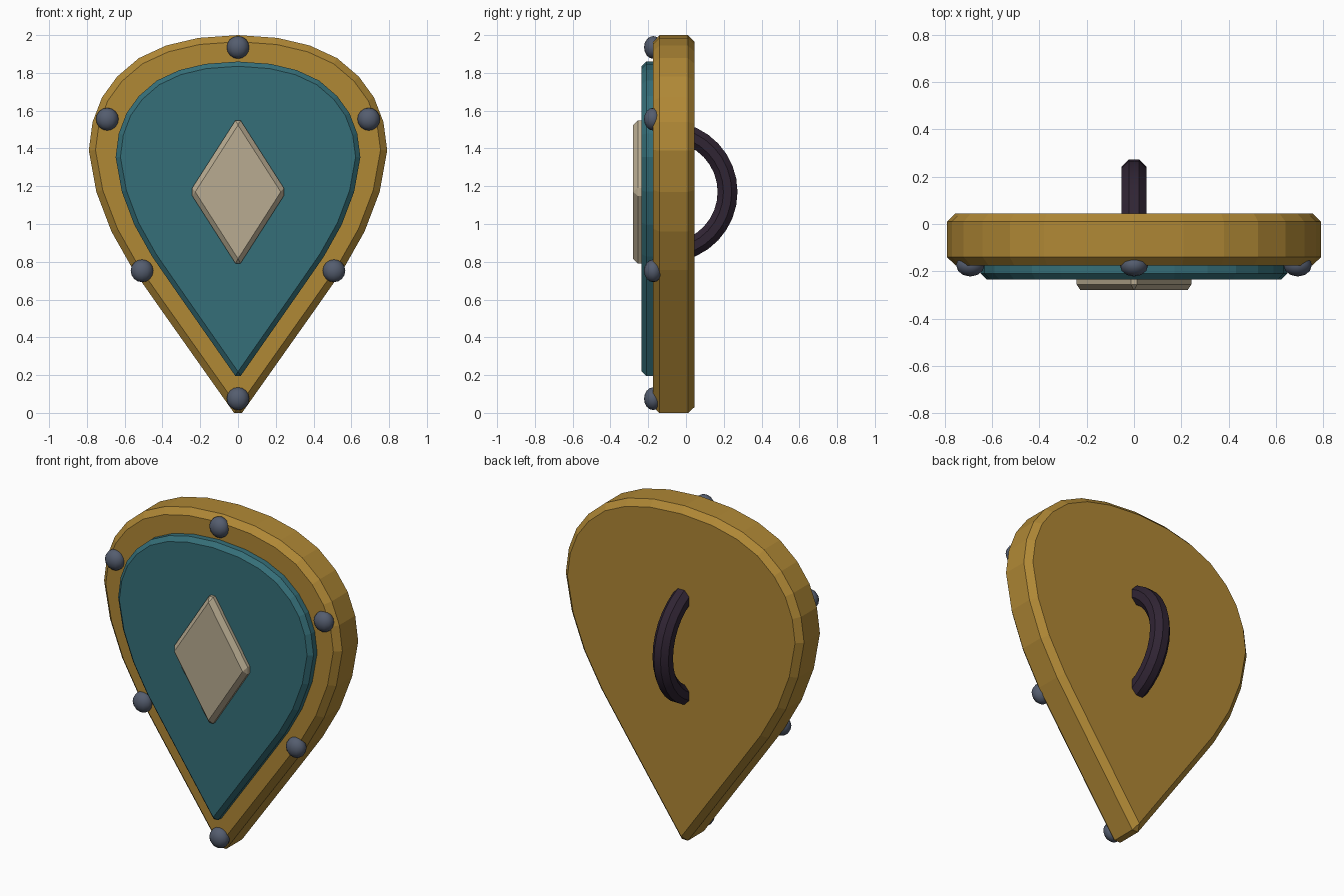
import bpy, bmesh, math
from mathutils import Vector

if "Cube" in bpy.data.objects:
    bpy.data.objects.remove(bpy.data.objects["Cube"])


def material(name, rgb):
    m = bpy.data.materials.new(name)
    m.diffuse_color = (*rgb, 1)
    m.use_nodes = True
    m.node_tree.nodes["Principled BSDF"].inputs["Base Color"].default_value = m.diffuse_color
    return m


GOLD = material("gold", (0.434, 0.246, 0.036))
TEAL = material("teal", (0.036, 0.159, 0.190))
BONE = material("bone", (0.479, 0.407, 0.283))
STEEL = material("steel", (0.090, 0.110, 0.158))
LEATHER = material("dark leather", (0.030, 0.018, 0.034))


def finish(name, bm, mat):
    bmesh.ops.recalc_face_normals(bm, faces=bm.faces)
    mesh = bpy.data.meshes.new(name)
    bm.to_mesh(mesh)
    bm.free()
    mesh.materials.append(mat)
    obj = bpy.data.objects.new(name, mesh)
    bpy.context.collection.objects.link(obj)
    return obj


def plate(name, outline, y_front, y_back, chamfer, mat):
    """Extrude an x-z outline along y and chamfer its sharp edges."""
    bm = bmesh.new()
    face = bm.faces.new([bm.verts.new((x, y_front, z)) for x, z in outline])
    ext = bmesh.ops.extrude_face_region(bm, geom=[face], use_keep_orig=True)
    moved = [g for g in ext["geom"] if isinstance(g, bmesh.types.BMVert)]
    bmesh.ops.translate(bm, verts=moved, vec=(0, y_back - y_front, 0))
    bmesh.ops.recalc_face_normals(bm, faces=bm.faces)
    sharp = [e for e in bm.edges if e.calc_face_angle(0) > math.radians(32)]
    bmesh.ops.bevel(bm, geom=sharp, offset=chamfer, offset_type='OFFSET',
                    segments=1, profile=0.5, affect='EDGES')
    return finish(name, bm, mat)


# Teardrop outline: right half from crown to tip, then mirrored
half = [(0, 2.0), (0.21, 1.985), (0.38, 1.945), (0.525, 1.878), (0.64, 1.78),
        (0.72, 1.67), (0.77, 1.54), (0.79, 1.39), (0.75, 1.17), (0.67, 0.96),
        (0.555, 0.757), (0.41, 0.55), (0, -0.03)]
teardrop = half + [(-x, z) for x, z in reversed(half[1:-1])]
inner = [(x * 0.82, 0.2 + 0.83 * z) for x, z in teardrop]
diamond = [(0, 1.57), (0.256, 1.17), (0, 0.77), (-0.256, 1.17)]

# Shield body, raised field and central emblem
plate("shield_body", teardrop, -0.175, 0.045, 0.035, GOLD)
plate("raised_field", inner, -0.235, -0.10, 0.025, TEAL)
plate("diamond_emblem", diamond, -0.28, -0.19, 0.025, BONE)

# Domed rivets around the rim
rivets = [(0, 1.935), (0.692, 1.555), (-0.692, 1.555),
          (0.508, 0.752), (-0.508, 0.752), (0, 0.075)]
for i, (x, z) in enumerate(rivets):
    bm = bmesh.new()
    bmesh.ops.create_uvsphere(bm, u_segments=12, v_segments=8, radius=0.06)
    bmesh.ops.scale(bm, verts=bm.verts, vec=(1, 0.8, 1))
    bmesh.ops.translate(bm, verts=bm.verts, vec=(x, -0.174, z))
    for f in bm.faces:
        f.smooth = True
    finish(f"rivet_{i + 1}", bm, STEEL)

# Curved hand grip on the back: octagonal tube swept along an arc
SIDES, STEPS, RADIUS, TUBE = 8, 14, 0.32, 0.057
bm = bmesh.new()
rings = []
for s in range(STEPS + 1):
    a = math.radians(-76 + 152 * s / STEPS)
    out = Vector((0, math.cos(a), math.sin(a)))
    centre = Vector((0, -0.10, 1.17)) + out * RADIUS
    ring = []
    for k in range(SIDES):
        t = 2 * math.pi * (k + 0.5) / SIDES
        ring.append(bm.verts.new(centre + out * (TUBE * math.cos(t))
                                 + Vector((TUBE * math.sin(t), 0, 0))))
    rings.append(ring)
for r0, r1 in zip(rings, rings[1:]):
    for k in range(SIDES):
        n = (k + 1) % SIDES
        bm.faces.new((r0[k], r0[n], r1[n], r1[k]))
bm.faces.new(rings[0])
bm.faces.new(rings[-1])
grip = finish("hand_grip", bm, LEATHER)
bpy.ops.object.select_all(action='DESELECT')
grip.select_set(True)
bpy.context.view_layer.objects.active = grip
bpy.ops.object.shade_smooth_by_angle(angle=math.radians(30))
